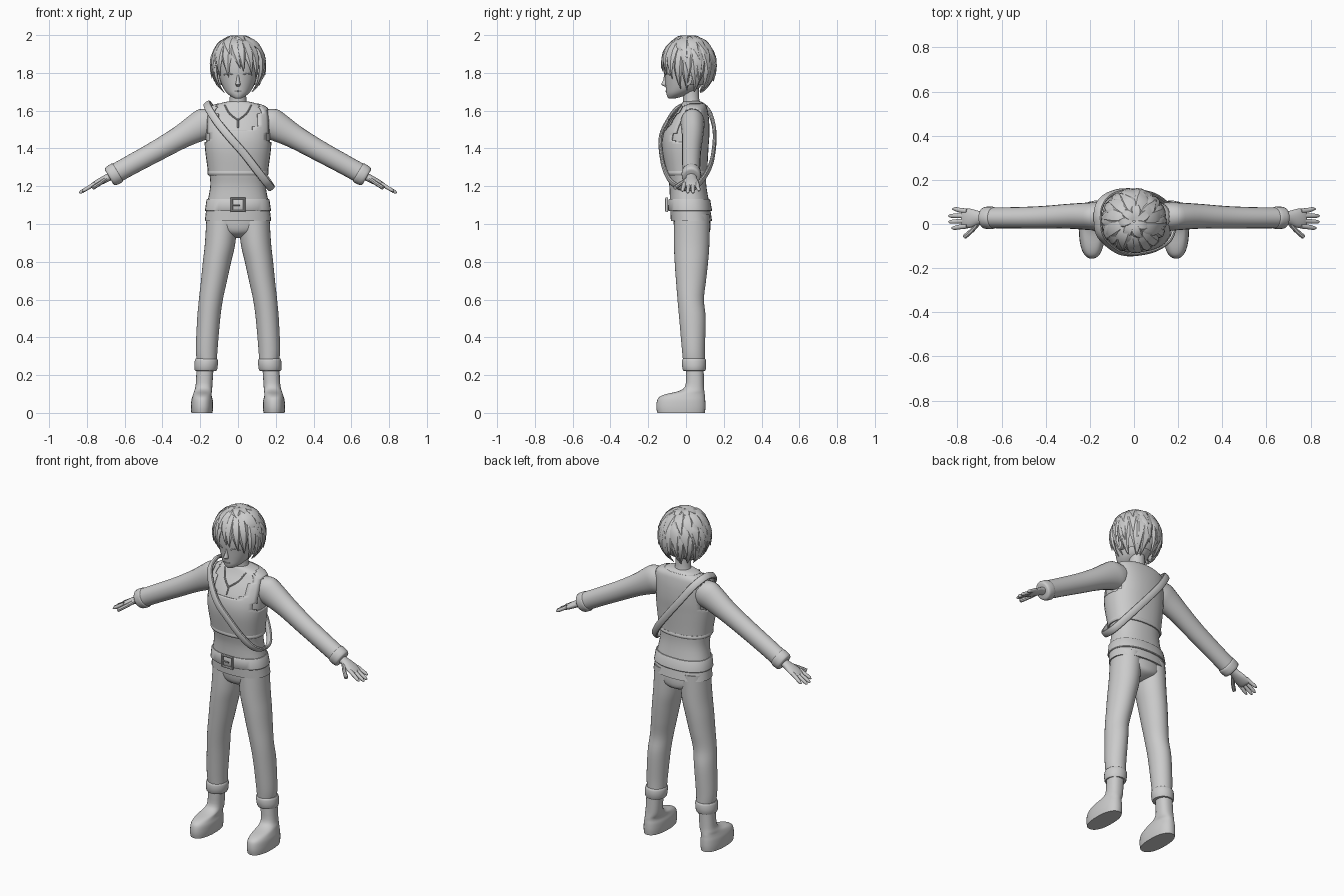
import bpy, bmesh, math, random
from mathutils import Vector

if "Cube" in bpy.data.objects:
    bpy.data.objects.remove(bpy.data.objects["Cube"])

random.seed(4)
grey = bpy.data.materials.new("plain grey")
grey.diffuse_color = (0.6, 0.6, 0.6, 1)
grey.use_nodes = True
grey.node_tree.nodes["Principled BSDF"].inputs["Base Color"].default_value = grey.diffuse_color


def finish(name, bm, angle=40):
    bmesh.ops.recalc_face_normals(bm, faces=bm.faces)
    me = bpy.data.meshes.new(name)
    bm.to_mesh(me)
    bm.free()
    ob = bpy.data.objects.new(name, me)
    bpy.context.collection.objects.link(ob)
    me.materials.append(grey)
    bpy.ops.object.select_all(action='DESELECT')
    ob.select_set(True)
    bpy.context.view_layer.objects.active = ob
    bpy.ops.object.shade_smooth_by_angle(angle=math.radians(angle))
    return ob


def spline(rows, steps):
    """Catmull-Rom resampling of rows of numbers."""
    out = []
    for i in range(len(rows) - 1):
        p = [rows[max(0, min(len(rows) - 1, i + k))] for k in (-1, 0, 1, 2)]
        for s in range(steps):
            t = s / steps
            out.append([0.5 * (2 * b + (c - a) * t + (2 * a - 5 * b + 4 * c - d) * t * t
                               + (3 * b - a - 3 * c + d) * t ** 3) for a, b, c, d in zip(*p)])
    return out + [list(rows[-1])]


def skin(name, loops, caps=True, closed=False, keep=None, angle=40):
    """Join point loops with quads; keep(centre) may drop faces."""
    bm = bmesh.new()
    vs = [[bm.verts.new(p) for p in lp] for lp in loops]
    n = len(vs[0])
    for i in range(len(vs) if closed else len(vs) - 1):
        a, b = vs[i], vs[(i + 1) % len(vs)]
        for j in range(n):
            bm.faces.new((a[j], a[(j + 1) % n], b[(j + 1) % n], b[j]))
    if caps and not closed:
        bm.faces.new(vs[0])
        bm.faces.new(vs[-1])
    if keep:
        bad = [f for f in bm.faces if not keep(f.calc_center_median())]
        bmesh.ops.delete(bm, geom=bad, context='FACES')
    return finish(name, bm, angle)


def oval(c, u, v, ru, rv, n=32, e=2.0):
    pts = []
    for k in range(n):
        a = 2 * math.pi * k / n
        ca, sa = math.cos(a), math.sin(a)
        pts.append(Vector(c) + u * ru * math.copysign(abs(ca) ** (2 / e), ca)
                   + v * rv * math.copysign(abs(sa) ** (2 / e), sa))
    return pts


X, Y, Z = Vector((1, 0, 0)), Vector((0, 1, 0)), Vector((0, 0, 1))


def column(name, rows, s=1, e=2.0, steps=4, grow=0, **kw):
    """Upright loft; rows are z, x left, x right, y front, y back."""
    loops = [oval((s * (a + b) / 2, (f + k) / 2, z), X, Y, (b - a) / 2 + grow, (k - f) / 2 + grow, 32, e)
             for z, a, b, f, k in spline(rows, steps)]
    return skin(name, loops, **kw)


def limb(name, rows, slope, s=1, n=20, steps=3):
    """Loft running outward and down; rows are x, y, z, half height, half depth."""
    u = Vector((s * math.sin(slope), 0, math.cos(slope)))
    return skin(name, [oval((s * x, y, z), u, Y, h, d, n) for x, y, z, h, d in spline(rows, steps)])


def cord(name, pts, r, steps=4, closed=False, n=8):
    """Round tube through points."""
    p = [Vector(q) for q in (spline(pts, steps) if steps > 1 else pts)]
    loops = []
    for i, q in enumerate(p):
        t = (p[(i + 1) % len(p)] - p[i - 1]) if closed else (p[min(i + 1, len(p) - 1)] - p[max(i - 1, 0)])
        u = t.cross(Y if abs(t.normalized().y) < 0.9 else Z).normalized()
        loops.append(oval(q, u, t.cross(u).normalized(), r, r, n))
    return skin(name, loops, closed=closed)


def sym(rows):
    return [(z, -r, r, f, k) for z, r, f, k in rows]


# torso: tunic, vest over it, belt
body = sym([(1.015, .176, -.08, .138), (1.1, .165, -.085, .125), (1.2, .147, -.088, .108),
            (1.28, .153, -.103, .106), (1.4, .168, -.12, .112), (1.48, .17, -.113, .117),
            (1.55, .168, -.08, .115), (1.6, .16, -.045, .108), (1.625, .135, -.03, .1),
            (1.643, .08, -.02, .085), (1.65, .045, -.01, .07)])
column("tunic", body, e=2.3)


def vest_area(c):
    neck = c.y < 0.02 and c.z > 1.5 + 0.6 * max(0, abs(c.x) - 0.07) and abs(c.x) < 0.115
    arm = abs(c.x) > 0.158 and c.z > 1.43
    return 1.27 < c.z < 1.637 and not neck and not arm


vest = column("vest", body, e=2.3, steps=8, grow=.007, keep=vest_area)
mod = vest.modifiers.new("thickness", 'SOLIDIFY')
mod.thickness = 0.008
column("vest_hem", sym([(1.258, .157, -.106, .112), (1.268, .162, -.111, .117), (1.28, .16, -.11, .114)]), e=2.3)
column("belt", sym([(1.068, .172, -.092, .135), (1.072, .175, -.095, .138),
                    (1.128, .167, -.093, .128), (1.132, .164, -.09, .125)]), e=2.3, steps=1)
cord("buckle", [(-.033, -.102, 1.068), (.033, -.102, 1.068), (.033, -.102, 1.135), (-.033, -.102, 1.135)],
     .008, steps=1, closed=True)
cord("buckle_pin", [(-.033, -.104, 1.1), (.01, -.106, 1.1)], .004)
for s in (-1, 1):
    cord("collar_edge", [(s * .07, -.025, 1.63), (s * .045, -.062, 1.585), (0, -.093, 1.55)], .004)
cord("collar_slit", [(0, -.09, 1.55), (0, -.112, 1.51)], .004)

# diagonal strap around the chest
path = spline([(-.165, .03, 1.638), (-.155, -.045, 1.61), (-.11, -.098, 1.54), (-.045, -.134, 1.46),
               (.03, -.132, 1.375), (.1, -.112, 1.285), (.155, -.07, 1.215), (.176, .0, 1.19),
               (.165, .065, 1.21), (.1, .125, 1.3), (.02, .148, 1.4), (-.06, .15, 1.5),
               (-.125, .125, 1.59), (-.158, .08, 1.632), (-.165, .03, 1.638)], 4)[:-1]
loops = []
for i, p in enumerate(path):
    t = (Vector(path[(i + 1) % len(path)]) - Vector(path[i - 1])).normalized()
    out = Vector((p[0], p[1] - .01, p[2] - 1.41))
    out = (out - t * out.dot(t)).normalized()
    loops.append(oval(p, t.cross(out), out, .021, .01, 12, 2.6))
skin("chest_strap", loops, closed=True)

# pelvis, legs and boots
column("trouser_seat", sym([(.925, .02, .01, .06), (.945, .09, -.04, .115), (.98, .15, -.062, .13),
                            (1.06, .16, -.07, .125)]))
leg = [(.27, .112, .217, -.015, .1), (.34, .108, .223, -.022, .1), (.5, .094, .216, -.036, .104),
       (.6, .08, .207, -.045, .095), (.7, .058, .196, -.053, .106), (.8, .036, .186, -.06, .117),
       (.9, .014, .175, -.064, .124), (1.05, .0, .166, -.062, .125)]
cuff = [(.222, .118, .222, -.01, .098), (.23, .11, .23, -.018, .105), (.275, .106, .229, -.022, .107),
        (.287, .112, .224, -.015, .1)]
boot = [(0, .135, .247, -.152, .1), (.03, .132, .249, -.157, .103), (.065, .133, .247, -.153, .102),
        (.085, .138, .242, -.14, .1), (.1, .14, .237, -.105, .099), (.115, .138, .232, -.04, .097),
        (.14, .136, .225, -.005, .095), (.2, .132, .221, .0, .094), (.25, .128, .22, .0, .094)]
for s, side in ((-1, "right"), (1, "left")):
    column(side + "_trouser_leg", leg, s)
    column(side + "_trouser_cuff", cuff, s, steps=2)
    column(side + "_boot", boot, s, e=2.3, steps=3)
    # arms and hands
    limb(side + "_sleeve", [(.11, .035, 1.555, .06, .055), (.16, .035, 1.535, .085, .064),
                            (.21, .035, 1.513, .078, .062), (.3, .035, 1.462, .063, .056),
                            (.42, .03, 1.393, .056, .051), (.55, .028, 1.322, .053, .048),
                            (.65, .028, 1.267, .052, .047)], .53, s)
    limb(side + "_sleeve_cuff", [(.635, .028, 1.274, .05, .046), (.642, .028, 1.27, .057, .051),
                                 (.675, .028, 1.252, .054, .049), (.682, .028, 1.248, .04, .038)], .53, s)
    limb(side + "_palm", [(.665, .028, 1.257, .022, .026), (.7, .028, 1.24, .02, .03),
                          (.74, .026, 1.219, .018, .043), (.77, .026, 1.202, .014, .042),
                          (.78, .026, 1.197, .008, .036)], .55, s)
    for k, (y0, y1, tip) in enumerate([(-.009, -.018, .826), (.015, .01, .84), (.037, .037, .84), (.058, .068, .822)]):
        fz = lambda x: 1.265 - .595 * (x - .67)
        limb(f"{side}_finger_{k + 1}", [(.755, y0, fz(.755), .011, .012), (.79, (y0 + y1) / 2, fz(.79), .01, .011),
                                        (tip - .012, y1, fz(tip - .012), .009, .009),
                                        (tip, y1, fz(tip), .003, .003)], .55, s, 10)
    cord(side + "_thumb", [(s * .7, .01, 1.238), (s * .73, -.025, 1.216), (s * .755, -.048, 1.2),
                           (s * .768, -.058, 1.192)], .011)
    # ears, eyelids
    skin(side + "_ear", [oval((s * (.1 + d), .012, 1.765), Y, Z, r * .6, r, 12)
                         for d, r in ((-.02, .02), (.0, .032), (.014, .032), (.018, .022))])
    cord(side + "_eyelid", [(s * .028, -.11, 1.79), (s * .05, -.103, 1.797), (s * .074, -.085, 1.79)], .003)

# neck and head
column("neck", sym([(1.61, .06, -.02, .085), (1.65, .046, -.015, .072), (1.7, .043, -.02, .068), (1.74, .045, -.02, .07)]))
column("head", sym([(1.664, .012, -.088, -.065), (1.67, .028, -.097, -.035), (1.69, .056, -.104, .02),
                    (1.72, .078, -.107, .07), (1.77, .097, -.112, .1), (1.83, .11, -.118, .122),
                    (1.9, .108, -.112, .125), (1.95, .08, -.08, .1), (1.975, .03, -.03, .05)]))
column("nose", [(1.728, -.006, .006, -.112, -.095), (1.738, -.013, .013, -.13, -.095),
                (1.76, -.009, .009, -.122, -.095), (1.795, -.005, .005, -.114, -.1)], steps=3)
cord("mouth", [(-.018, -.106, 1.705), (0, -.108, 1.703), (.018, -.106, 1.705)], .003)

# hair cap
C, R = Vector((0, .012, 1.84)), Vector((.128, .13, .146))
bm = bmesh.new()
bmesh.ops.create_uvsphere(bm, u_segments=32, v_segments=20, radius=1)
for v in bm.verts:
    v.co = C + v.co * R
drop = [f for f in bm.faces if f.calc_center_median().z < (1.87 if f.calc_center_median().y < .02 else 1.73)]
bmesh.ops.delete(bm, geom=drop, context='FACES')
finish("hair_cap", bm)


def lock(az, el0, el1, w, flare, twist):
    """Pointed clump lying on the hair cap; az 0 is the front."""
    def at(t):
        a, e = math.radians(az + twist * t), math.radians(el0 + (el1 - el0) * t)
        d = Vector((math.cos(e) * math.sin(a), -math.cos(e) * math.cos(a), math.sin(e)))
        return C + d * R * (1.01 + flare * t * t), d
    loops = []
    for i in range(8):
        t = i / 7
        p, d = at(t)
        tan = (at(t + .02)[0] - p).normalized()
        side = tan.cross(d).normalized()
        k = max(.03, min(1, .45 + 1.6 * t) * min(1, 2.1 * (1 - t)))
        loops.append(oval(p, side, side.cross(tan).normalized(), w * k, .016 * k + .001, 6))
    skin("hair_lock", loops, angle=35)


jit = lambda v: random.uniform(-v, v)
for a in range(-58, 60, 19):                      # fringe
    lock(a - 16, 72, -14 + jit(9) - abs(a) * .12, .033, .09, 16 + jit(10))
for a in (-84, -70, 70, 84):                      # side locks by the cheeks
    lock(a, 55, -52 + jit(4), .028, .12, jit(8))
for a in range(104, 260, 17):                     # back, down to the nape
    lock(a, 50, -60 + jit(6), .04, .14, jit(14))
for a in range(80, 290, 26):                      # middle layer
    lock(a, 70, -22 + jit(9), .042, .17, 14 + jit(12))
for a in range(60, 310, 31):                      # upper layer
    lock(a, 82, 14 + jit(9), .042, .16, 22 + jit(12))
for a in range(0, 360, 52):                       # crown tufts
    lock(a, 88, 48 + jit(6), .036, .07, 30)
